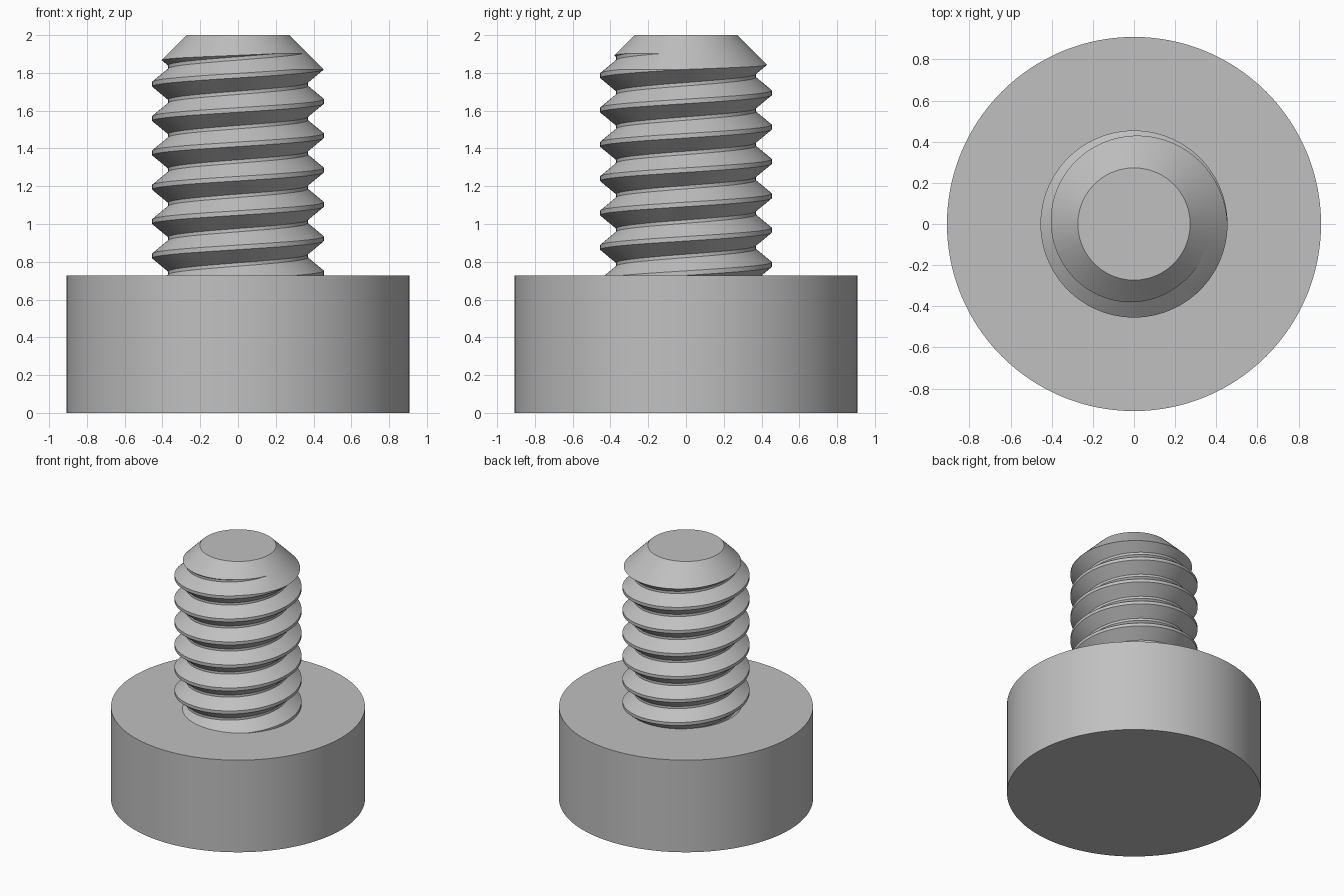
import bpy, bmesh
from math import sin, cos, pi, radians

if "Cube" in bpy.data.objects:
    bpy.data.objects.remove(bpy.data.objects["Cube"])

UNIT = 2 / 11                      # one thread pitch
HEAD_R, HEAD_H = 5 * UNIT, 4 * UNIT
MAJOR, MINOR, TIP = 2.5 * UNIT, 0.37, 1.5 * UNIT
SEG = 96

steel = bpy.data.materials.new("grey steel")
steel.use_nodes = True
GREY = (0.53, 0.53, 0.53, 1)
steel.diffuse_color = GREY
steel.node_tree.nodes["Principled BSDF"].inputs["Base Color"].default_value = GREY


def make_object(name, bm):
    bmesh.ops.recalc_face_normals(bm, faces=bm.faces[:])
    mesh = bpy.data.meshes.new(name)
    bm.to_mesh(mesh)
    bm.free()
    mesh.materials.append(steel)
    obj = bpy.data.objects.new(name, mesh)
    bpy.context.collection.objects.link(obj)
    return obj


def lathe(name, profile, seg=128):
    """Closed solid turned from (radius, height) points."""
    bm = bmesh.new()
    rings = [[bm.verts.new((r * cos(2 * pi * i / seg), r * sin(2 * pi * i / seg), z))
              for i in range(seg)] for r, z in profile]
    bm.faces.new(rings[0])
    bm.faces.new(rings[-1])
    for a, b in zip(rings, rings[1:]):
        for i in range(seg):
            n = (i + 1) % seg
            bm.faces.new((a[i], a[n], b[n], b[i]))
    return make_object(name, bm)


def helical_rod(name, z_start, turns):
    """Solid right-handed thread: a flat-topped V profile swept along a helix."""
    crest, flank = 0.024, 0.07
    profile = [(MAJOR, -crest / 2), (MAJOR, crest / 2),
               (MINOR, crest / 2 + flank), (MINOR, UNIT - crest / 2 - flank)]
    bm = bmesh.new()
    cols = []
    for k in range(SEG * turns + 1):
        a = 2 * pi * k / SEG
        z = z_start + UNIT * k / SEG
        cols.append([bm.verts.new((r * cos(a), r * sin(a), z + dz)) for r, dz in profile])
    # each column is closed by the first point of the next turn
    last = SEG * (turns - 1)
    strip = [cols[k] + [cols[k + SEG][0]] for k in range(last + 1)]
    for a, b in zip(strip, strip[1:]):
        for j in range(4):
            bm.faces.new((a[j], b[j], b[j + 1], a[j + 1]))
    for k in range(last + 1, len(cols)):
        for v in cols[k][1:]:
            bm.verts.remove(v)
    # fan both open ends to the axis
    for z in (z_start - 0.1, z_start + UNIT * turns + 0.1):
        hub = bm.verts.new((0, 0, z))
        low = z < z_start
        first = 0 if low else last
        loop = [cols[k][0] for k in range(first, first + SEG + 1)]
        loop += strip[first][3:0:-1]
        for a, b in zip(loop, loop[1:] + loop[:1]):
            bm.faces.new((a, b, hub))
    return make_object(name, bm)


# broad cylindrical head
head = lathe("head", [(HEAD_R, 0), (HEAD_R, HEAD_H)])

# threaded shank, trimmed to length with a chamfered tip
shank = helical_rod("threaded_shank", 0.922 - 3 * UNIT, 10)
envelope = lathe("shank_envelope", [(0.6, HEAD_H - 0.05), (0.6, 2 + TIP - 0.6), (TIP, 2)])
trim = shank.modifiers.new("trim", "BOOLEAN")
trim.operation = "INTERSECT"
trim.solver = "EXACT"
trim.object = envelope
bpy.context.view_layer.objects.active = shank
bpy.ops.object.select_all(action="DESELECT")
shank.select_set(True)
bpy.ops.object.modifier_apply(modifier=trim.name)
bpy.data.objects.remove(envelope)

# smooth turned surfaces with crisp edges
for obj in (head, shank):
    bpy.ops.object.select_all(action="DESELECT")
    obj.select_set(True)
    bpy.context.view_layer.objects.active = obj
    bpy.ops.object.shade_smooth_by_angle(angle=radians(25))
